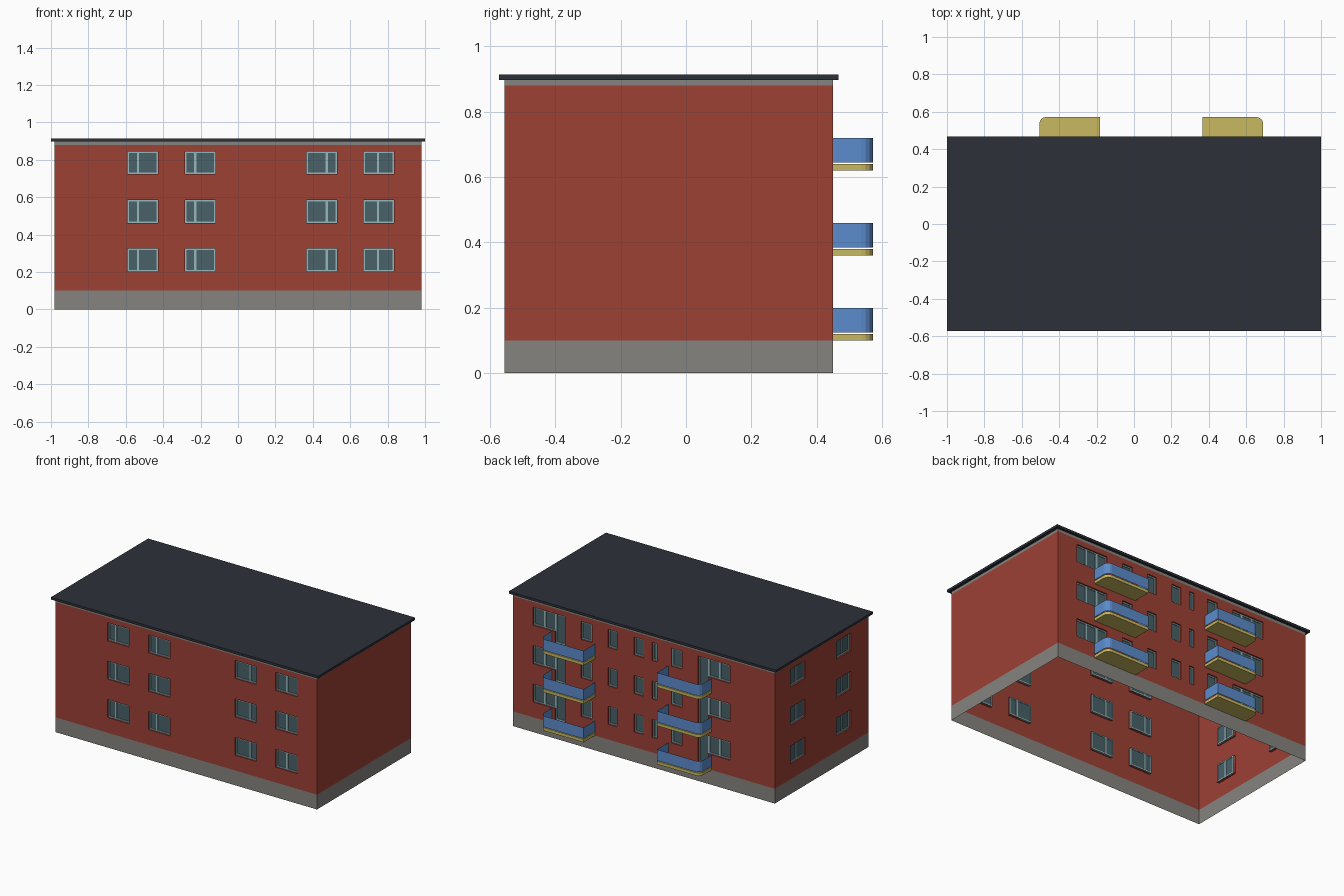
import bpy, bmesh
from math import pi, sin, cos
from mathutils import Matrix, Vector

if "Cube" in bpy.data.objects:
    bpy.data.objects.remove(bpy.data.objects["Cube"])


def mat(name, c):
    m = bpy.data.materials.new(name)
    m.diffuse_color = (*c, 1)
    m.use_nodes = True
    m.node_tree.nodes["Principled BSDF"].inputs["Base Color"].default_value = m.diffuse_color
    return m


BRICK = mat("brick_red", (0.34, 0.052, 0.036))
STONE = mat("plinth_grey", (0.24, 0.23, 0.21))
ROOF = mat("roof_dark", (0.026, 0.03, 0.04))
SLAB = mat("slab_yellow", (0.58, 0.48, 0.12))
RAIL = mat("rail_blue", (0.107, 0.262, 0.61))
GLASS = mat("glass_teal", (0.065, 0.12, 0.14))
FRAME = mat("frame_pale", (0.30, 0.48, 0.51))

X, Y0, Y1 = 0.98, -0.555, 0.45      # wall extents
BASE, TOP, EAVES = 0.10, 0.88, 0.90
FLOOR, STOREYS = 0.26, 3            # storey height and count
WZ0, WZ1 = 0.203, 0.325             # ground floor window sill and head
DEPTH, BAR = 0.018, 0.008           # window recess, frame bar width


def finish(name, bm, material, matrix=Matrix()):
    me = bpy.data.meshes.new(name)
    bm.to_mesh(me)
    bm.free()
    me.materials.append(material)
    ob = bpy.data.objects.new(name, me)
    ob.matrix_world = matrix
    bpy.context.collection.objects.link(ob)
    return ob


def add_box(bm, lo, hi):
    lo, hi = Vector(lo), Vector(hi)
    m = Matrix.Translation((lo + hi) / 2) @ Matrix.Diagonal((*(hi - lo), 1))
    bmesh.ops.create_cube(bm, size=1, matrix=m)


def strip(bm, path, z0, z1, close=False):
    # vertical sheet following a plan path
    low = [bm.verts.new((x, y, z0)) for x, y in path]
    high = [bm.verts.new((x, y, z1)) for x, y in path]
    n = len(path)
    for i in range(n if close else n - 1):
        j = (i + 1) % n
        bm.faces.new((low[i], low[j], high[j], high[i]))


def facade(name, span, windows, matrix):
    """Wall sheet facing local -y; windows are (u0, u1, z0, z1, split)."""
    wins = [(a, b, c + k * FLOOR, d + k * FLOOR, s)
            for k in range(STOREYS) for a, b, c, d, s in windows]
    us = sorted({round(v, 4) for v in span} | {round(v, 4) for w in wins for v in w[:2]})
    zs = sorted({BASE, TOP} | {round(v, 4) for w in wins for v in w[2:4]})
    bm = bmesh.new()
    grid = [[bm.verts.new((u, 0, z)) for z in zs] for u in us]
    for i in range(len(us) - 1):
        for j in range(len(zs) - 1):
            u, z = (us[i] + us[i + 1]) / 2, (zs[j] + zs[j + 1]) / 2
            if not any(a < u < b and c < z < d for a, b, c, d, _ in wins):
                bm.faces.new((grid[i][j], grid[i + 1][j], grid[i + 1][j + 1], grid[i][j + 1]))
    bmesh.ops.delete(bm, geom=[v for v in bm.verts if not v.link_faces], context='VERTS')

    # window reveals: pull the edges of the openings inward
    def on_rim(e):
        p, q = e.verts[0].co, e.verts[1].co
        return any(abs(p[ax] - lim) < 1e-4 and abs(q[ax] - lim) < 1e-4
                   for ax, lims in ((0, (us[0], us[-1])), (2, (BASE, TOP))) for lim in lims)
    edges = [e for e in bm.edges if e.is_boundary and not on_rim(e)]
    if edges:
        new = bmesh.ops.extrude_edge_only(bm, edges=edges)["geom"]
        for v in new:
            if isinstance(v, bmesh.types.BMVert):
                v.co.y += DEPTH
    finish(name + "_wall", bm, BRICK, matrix)
    if not wins:
        return

    # frames and panes
    fr, gl = bmesh.new(), bmesh.new()
    y0, y1 = DEPTH - 0.008, DEPTH
    for a, b, c, d, s in wins:
        add_box(fr, (a, y0, c), (a + BAR, y1, d))
        add_box(fr, (b - BAR, y0, c), (b, y1, d))
        add_box(fr, (a + BAR, y0, c), (b - BAR, y1, c + BAR))
        add_box(fr, (a + BAR, y0, d - BAR), (b - BAR, y1, d))
        if s:
            m = a + (b - a) * s
            add_box(fr, (m - BAR * 0.8, y0, c + BAR), (m + BAR * 0.8, y1, d - BAR))
        strip(gl, [(a, y1 - 0.003), (b, y1 - 0.003)], c, d)
    finish(name + "_window_frames", fr, FRAME, matrix)
    finish(name + "_window_panes", gl, GLASS, matrix)


def win(a, b, split=None, z0=WZ0):
    return (a, b, z0, WZ1, split)


def place(x, y, angle):
    return Matrix.Translation((x, y, 0)) @ Matrix.Rotation(angle, 4, 'Z')


# four brick facades (u runs to the right seen from outside)
facade("front", (-X, X),
       [win(-0.59, -0.427, 0.34), win(-0.283, -0.12, 0.34),
        win(0.366, 0.529, 0.66), win(0.67, 0.833, 0.48)], place(0, Y0, 0))
facade("back", (-X, X),
       [win(-0.83, -0.665, 0.5), win(-0.665, -0.59, None, 0.125),
        win(-0.47, -0.39), win(-0.27, -0.20), win(-0.075, -0.005), win(0.06, 0.097),
        win(0.205, 0.285), win(0.405, 0.48, None, 0.125), win(0.48, 0.645, 0.5)],
       place(0, Y1, pi))
facade("left", (-Y1, -Y0), [win(-0.28, -0.125, 0.48), win(0.21, 0.365, 0.48)],
       place(-X, 0, -pi / 2))
facade("right", (Y0, Y1), [], place(X, 0, pi / 2))

# grey plinth and eaves band, flush with the brick and open below
plan = [(-X, Y0), (X, Y0), (X, Y1), (-X, Y1)]
for name, z0, z1 in (("plinth", 0, BASE), ("eaves_band", TOP, EAVES)):
    bm = bmesh.new()
    strip(bm, plan, z0, z1, close=True)
    finish(name, bm, STONE)

# flat roof
bm = bmesh.new()
add_box(bm, (-1, -0.572, EAVES - 0.002), (1, 0.467, 0.914))
finish("roof", bm, ROOF)

# balconies: one square and one rounded outer corner, mirrored pair per storey
XA, XB, YO, R = 0.367, 0.69, 0.572, 0.036
half = [(XB, Y1)]
half += [(XB - R + R * cos(t * pi / 8), YO - R + R * sin(t * pi / 8)) for t in range(5)]
half += [(XA, YO), (XA, Y1)]
mirrored = [(0.184 - x, y) for x, y in reversed(half)]
for k in range(STOREYS):
    z = 0.10 + k * FLOOR
    for side, path in (("left", half), ("right", mirrored)):
        bm = bmesh.new()
        f = bm.faces.new([bm.verts.new((x, y, z)) for x, y in path])
        ext = bmesh.ops.extrude_face_region(bm, geom=[f], use_keep_orig=True)["geom"]
        for v in ext:
            if isinstance(v, bmesh.types.BMVert):
                v.co.z += 0.02
        bmesh.ops.recalc_face_normals(bm, faces=bm.faces)
        finish(f"balcony_slab_{side}_{k + 1}", bm, SLAB)
        bm = bmesh.new()
        strip(bm, path, z + 0.025, z + 0.10)
        finish(f"balcony_railing_{side}_{k + 1}", bm, RAIL)
